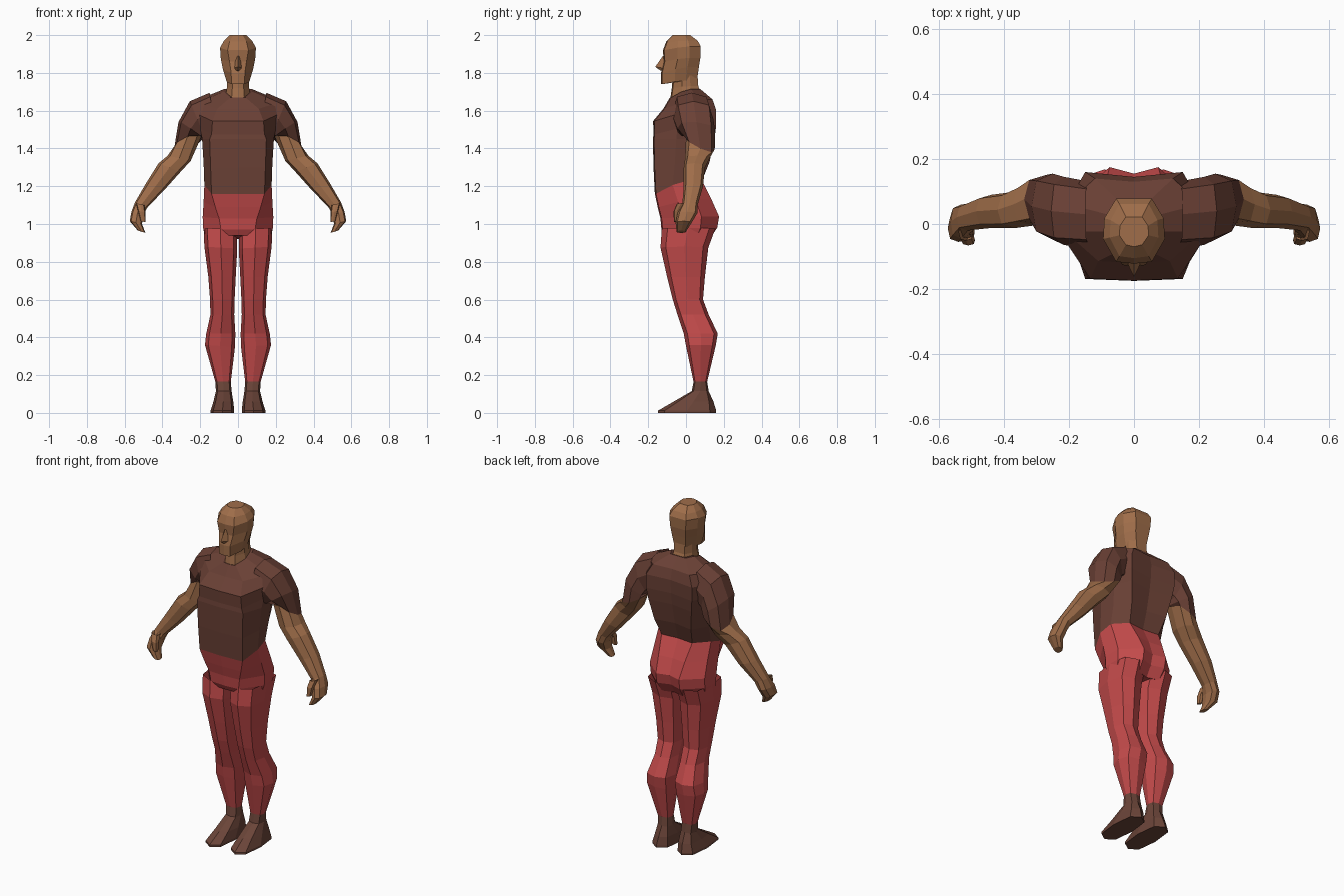
import bpy, bmesh, math


def material(name, rgb):
    m = bpy.data.materials.new(name)
    m.diffuse_color = (*rgb, 1)
    return m


SKIN = material("tan skin", (0.35, 0.155, 0.068))
SHIRT = material("dark brown cloth", (0.145, 0.052, 0.036))
RED = material("red trousers", (0.55, 0.07, 0.07))
BOOT = material("brown boots", (0.145, 0.058, 0.04))


def loft(name, rings, mats, rule=None, cap_start=False, cap_end=False):
    """Skin a list of equal-length point rings; rule(i) gives the material per band."""
    bm = bmesh.new()
    loops = [[bm.verts.new(p) for p in r] for r in rings]
    n = len(loops[0])
    for i in range(len(loops) - 1):
        a, b = loops[i], loops[i + 1]
        for j in range(n):
            k = (j + 1) % n
            f = bm.faces.new((a[j], a[k], b[k], b[j]))
            f.material_index = rule(i) if rule else 0
    if cap_start:
        bm.faces.new(loops[0])
    if cap_end:
        f = bm.faces.new(loops[-1])
        f.material_index = rule(len(loops) - 2) if rule else 0
    bmesh.ops.recalc_face_normals(bm, faces=bm.faces)
    me = bpy.data.meshes.new(name)
    bm.to_mesh(me)
    bm.free()
    for m in mats:
        me.materials.append(m)
    ob = bpy.data.objects.new(name, me)
    bpy.context.collection.objects.link(ob)
    return ob


def body_ring(zf, zb, fw, w, bw, yf, yb, notch=0.0):
    """Symmetric ring: front/back heights, front/side/back half widths, y limits."""
    d, zs = yb - yf, (zf + 2 * zb) / 3
    half = [(fw, yf + 0.006, zf), (w, yf + 0.38 * d, zs),
            (w * 0.96, yf + 0.7 * d, zb), (bw, yb, zb)]
    return ([(0, yf, zf)] + half + [(0, yb - notch, zb)]
            + [(-x, y, z) for x, y, z in reversed(half)])


def limb_ring(s, xi, zi, xo, zo, yf, yb, shear=0.0, diag=0.78):
    """Eight-sided ring between an inner and an outer point; s is the body side."""
    pts = []
    for k in range(8):
        c, q = math.cos(k * math.pi / 4), math.sin(k * math.pi / 4)
        if k % 2:
            c, q = math.copysign(diag, c), math.copysign(diag, q)
        x = (xi + xo) / 2 + c * (xo - xi) / 2
        z = (zi + zo) / 2 + c * (zo - zi) / 2 + shear * q * (yb - yf) / 2
        pts.append((s * x, (yf + yb) / 2 + q * (yb - yf) / 2, z))
    return pts


# Shirt body, waist up to collar
waist = (1.16, 1.23, .14, .178, .10, -.165, .085, .01)
loft("shirt", [body_ring(*r) for r in (
    waist,
    (1.30, 1.33, .145, .182, .12, -.172, .125, .02),
    (1.45, 1.45, .15, .19, .14, -.175, .15, .02),
    (1.475, 1.52, .14, .20, .15, -.172, .16, .02),
    (1.545, 1.60, .135, .215, .15, -.174, .16, .015),
    (1.61, 1.66, .11, .215, .12, -.12, .14, .01),
    (1.67, 1.715, .04, .075, .05, -.085, .075, 0),
)], [SHIRT], cap_end=True)

# Trousers seat
loft("trouser_seat", [body_ring(*r) for r in (
    waist,
    (1.09, 1.13, .12, .182, .085, -.15, .135, .01),
    (1.03, 1.04, .10, .187, .075, -.135, .175, .02),
    (.97, .98, .09, .184, .075, -.13, .165, .025),
    (.94, .92, .08, .17, .07, -.115, .125, .02),
)], [RED], cap_end=True)

# Neck and head
loft("neck", [body_ring(*r) for r in (
    (1.65, 1.69, .035, .066, .04, -.085, .08),
    (1.72, 1.73, .03, .058, .035, -.075, .065),
    (1.78, 1.80, .03, .058, .035, -.07, .06),
)], [SKIN])
loft("head", [body_ring(*r) for r in (
    (1.74, 1.76, .035, .06, .035, -.132, .058),
    (1.80, 1.83, .036, .08, .045, -.132, .068),
    (1.86, 1.88, .045, .091, .05, -.118, .076),
    (1.92, 1.94, .055, .095, .055, -.122, .078),
    (1.965, 1.97, .045, .075, .045, -.105, .062),
    (2.0, 2.0, .025, .045, .025, -.07, .022),
)], [SKIN], cap_start=True, cap_end=True)

# Nose wedge
loft("nose", [
    [(-.008, -.115, 1.89), (.008, -.115, 1.89), (0, -.122, 1.89)],
    [(-.022, -.118, 1.825), (.022, -.118, 1.825), (0, -.163, 1.832)],
    [(-.012, -.12, 1.81), (.012, -.12, 1.81), (0, -.135, 1.812)],
], [SKIN], cap_start=True, cap_end=True)

ARM = (
    (.12, 1.50, .15, 1.695, -.07, .13, 0),
    (.175, 1.46, .255, 1.65, -.065, .145, 0),
    (.185, 1.45, .315, 1.54, -.045, .155, -.1),
    (.195, 1.46, .338, 1.40, .0, .152, -.45),
    (.25, 1.335, .372, 1.362, -.005, .125, 0),
    (.305, 1.275, .42, 1.322, -.012, .10, 0),
    (.39, 1.18, .487, 1.215, -.012, .09, 0),
    (.478, 1.09, .545, 1.115, -.02, .062, 0),
    (.50, 1.05, .564, 1.065, -.045, .06, 0),
    (.508, 1.0, .573, 1.015, -.055, .03, 0),
    (.49, .953, .53, .965, -.05, .0, 0),
)
THUMB = (
    (.495, 1.10, .54, 1.11, -.05, .0),
    (.49, 1.06, .53, 1.07, -.066, -.03),
    (.49, 1.01, .515, 1.015, -.064, -.04),
)
LEG = (
    (.004, .97, .182, .98, -.128, .155),
    (.004, .87, .178, .88, -.135, .118),
    (.012, .72, .157, .72, -.10, .10),
    (.018, .60, .148, .60, -.07, .09),
    (.02, .52, .146, .52, -.045, .12),
    (.014, .42, .168, .42, -.012, .168),
    (.016, .35, .175, .36, .0, .157),
    (.038, .165, .12, .165, .04, .112),
)
BOOT_RINGS = (
    (.038, .165, .12, .165, .04, .112),
    (.034, .115, .117, .115, .03, .12),
    (.025, .06, .13, .06, -.065, .145),
    (.02, .012, .145, .012, -.148, .16),
    (.02, .0, .145, .0, -.148, .16),
)
for s, side in ((-1, "right"), (1, "left")):
    # Arm with short sleeve, then thumb
    loft(side + "_arm", [limb_ring(s, *r) for r in ARM], [SHIRT, SKIN],
         lambda i: 0 if i < 3 else 1, cap_end=True)
    loft(side + "_thumb", [limb_ring(s, *r) for r in THUMB], [SKIN], cap_end=True)
    # Trouser leg and boot
    loft(side + "_trouser_leg", [limb_ring(s, *r) for r in LEG], [RED])
    loft(side + "_boot", [limb_ring(s, *r) for r in BOOT_RINGS], [BOOT], cap_end=True)
